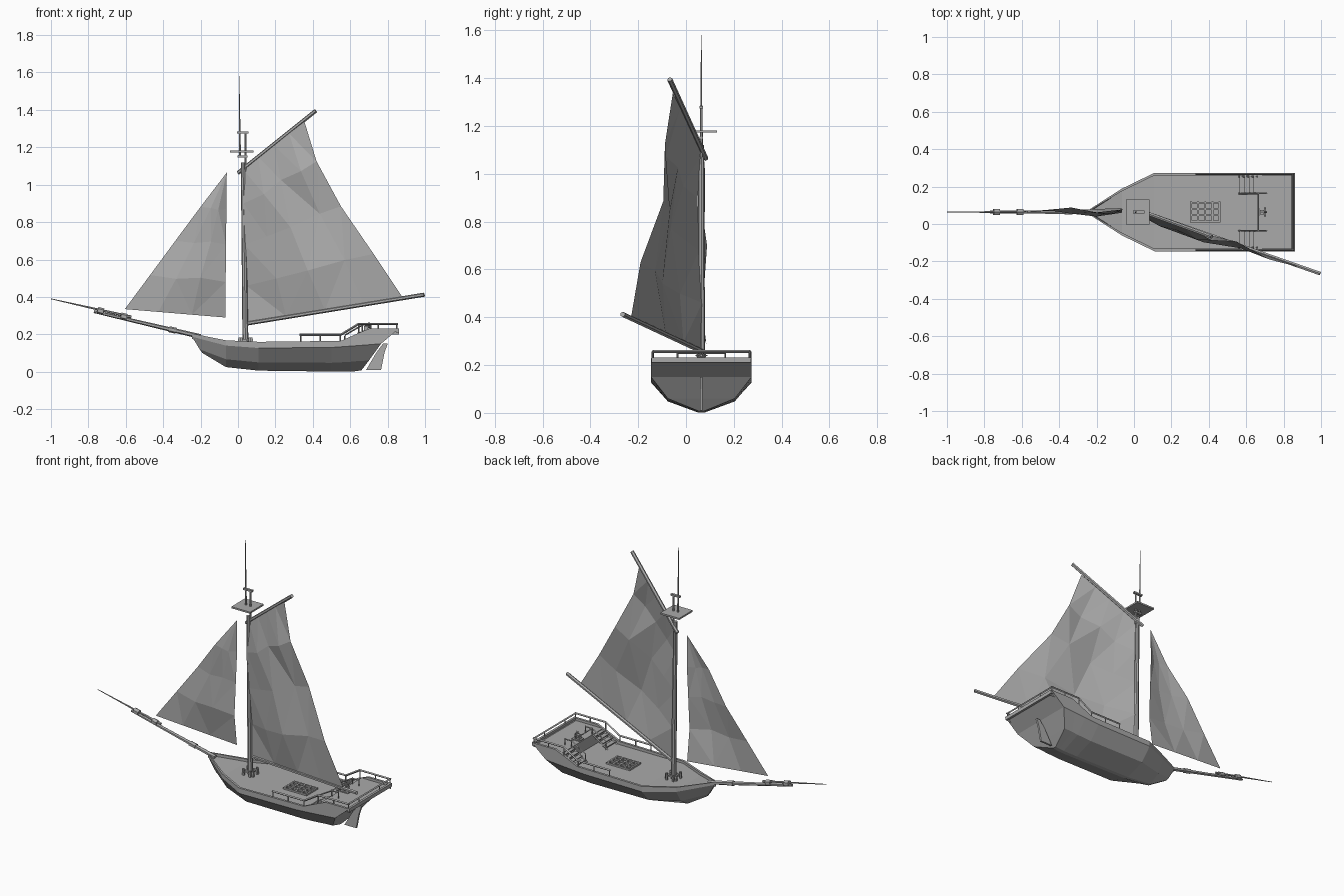
import bpy, bmesh, math, random
from mathutils import Vector

random.seed(4)
if "Cube" in bpy.data.objects:
    bpy.data.objects.remove(bpy.data.objects["Cube"])

grey = bpy.data.materials.new("plain_grey")
grey.use_nodes = True
COLOUR = (0.4, 0.4, 0.4, 1)
grey.diffuse_color = COLOUR
grey.node_tree.nodes["Principled BSDF"].inputs["Base Color"].default_value = COLOUR
CY = 0.064  # hull centre line


def finish(name, bm, normals=True):
    if normals:
        bmesh.ops.recalc_face_normals(bm, faces=bm.faces)
    me = bpy.data.meshes.new(name)
    bm.to_mesh(me)
    bm.free()
    me.materials.append(grey)
    ob = bpy.data.objects.new(name, me)
    bpy.context.collection.objects.link(ob)
    return ob


def add_box(bm, x0, x1, y0, y1, z0, z1):
    """Box whose y limits are measured from the centre line."""
    vs = bmesh.ops.create_cube(bm, size=1)["verts"]
    for v in vs:
        v.co = Vector(((x0 + x1) / 2 + v.co.x * (x1 - x0),
                       CY + (y0 + y1) / 2 + v.co.y * (y1 - y0),
                       (z0 + z1) / 2 + v.co.z * (z1 - z0)))


def add_spar(bm, a, b, r0, r1, sides=6):
    """Tapered pole between two points."""
    a, b = Vector(a), Vector(b)
    vs = bmesh.ops.create_cone(bm, cap_ends=True, segments=sides, radius1=r0,
                               radius2=r1, depth=(b - a).length)["verts"]
    q = (b - a).to_track_quat('Z', 'Y')
    for v in vs:
        v.co = q @ v.co + (a + b) / 2


def add_grid(bm, rows):
    """Skin a list of point rows with quads."""
    vr = [[bm.verts.new(p) for p in r] for r in rows]
    for a, b in zip(vr, vr[1:]):
        for i in range(len(a) - 1):
            bm.faces.new((a[i], a[i + 1], b[i + 1], b[i]))
    return vr


# Hull: stations of (x, half width, z) for keel, chine, wale and sheer
stations = [
    [(-.19, .006, .10), (-.205, .007, .12), (-.245, .008, .187), (-.247, .008, .205)],
    [(-.065, .01, .025), (-.065, .08, .067), (-.065, .125, .14), (-.065, .125, .168)],
    [(.11, .012, .006), (.11, .14, .05), (.11, .21, .127), (.11, .21, .16)],
    [(.50, .012, .001), (.50, .14, .048), (.50, .21, .13), (.55, .21, .165)],
    [(.60, .012, .001), (.60, .14, .053), (.60, .21, .137), (.64, .21, .205)],
    [(.63, .012, .003), (.64, .14, .057), (.68, .21, .143), (.70, .21, .23)],
    [(.66, .012, .008), (.70, .14, .06), (.765, .21, .15), (.86, .21, .23)],
]
bm = bmesh.new()
rows = []
for st in stations:
    x, w, z = st[3]
    wi = max(w - .014, .002)
    half = st + [(x, wi, z), (x, wi, z - .03)]
    rows.append([(px, CY - pw, pz) for px, pw, pz in reversed(half)] +
                [(px, CY + pw, pz) for px, pw, pz in half])
skin = add_grid(bm, rows)
for end in (skin[0], skin[-1]):
    for k in (2, 3, 4):
        bm.faces.new((end[k], end[k + 1], end[-2 - k], end[-1 - k]))
finish("hull", bm)

# Decks
bm = bmesh.new()
edge = [(-.235, .004, .187), (-.065, .113, .152), (.11, .198, .146), (.66, .198, .146)]
add_grid(bm, [[(x, CY - w, z), (x, CY + w, z)] for x, w, z in edge])
finish("main_deck", bm)
bm = bmesh.new()
add_grid(bm, [[(x, CY - .2, z), (x, CY + .2, z)]
              for x, z in ((.66, .14), (.66, .215), (.85, .215))])
add_box(bm, .846, .86, -.208, .208, .21, .232)
finish("quarter_deck", bm)

# Stairs either side of the cabin wall
bm = bmesh.new()
for s in (-1, 1):
    for i in range(4):
        x = .565 + i * .025
        z = .163 + i * .016
        add_box(bm, x, x + .028, *sorted((s * .1, s * .197)), z - .006, z)
    for e in (.1, .19):
        add_spar(bm, (.56, CY + s * e, .148), (.66, CY + s * e, .212), .005, .005, 4)
finish("stairs", bm)

# Deck grating
bm = bmesh.new()
for i in range(5):
    add_box(bm, .30 + i * .038, .31 + i * .038, -.055, .055, .146, .156)
for i in range(4):
    add_box(bm, .30, .462, -.055 + i * .0333, -.045 + i * .0333, .146, .156)
finish("deck_grating", bm)

# Railings
bm = bmesh.new()
R = .004
for s in (-1, 1):
    y = CY + s * .203
    path = [(.33, .198), (.55, .198), (.645, .256), (.855, .256)]
    for (xa, za), (xb, zb) in zip(path, path[1:]):
        add_spar(bm, (xa, y, za), (xb, y, zb), R + .002, R + .002, 4)
    for x, z0, z1 in ((.335, .16, .2), (.44, .16, .2), (.548, .16, .2),
                      (.645, .2, .256), (.75, .225, .256), (.85, .225, .256)):
        add_spar(bm, (x, y, z0), (x, y, z1), R, R, 4)
    # rail around the stair head
    yi = CY + s * .1
    add_spar(bm, (.57, yi, .195), (.665, yi, .25), R, R, 4)
    add_spar(bm, (.665, yi, .25), (.71, yi, .25), R, R, 4)
    for x, z in ((.57, .146), (.665, .21), (.71, .21)):
        add_spar(bm, (x, yi, z), (x, yi, z + .045), R, R, 4)
    add_spar(bm, (.85, CY + s * .1, .225), (.85, CY + s * .1, .256), R, R, 4)
add_spar(bm, (.665, CY - .1, .25), (.665, CY + .1, .25), R, R, 4)
add_spar(bm, (.85, CY - .205, .256), (.85, CY + .205, .256), R + .002, R + .002, 4)
finish("railings", bm)

# Helm with spoked wheel
bm = bmesh.new()
add_box(bm, .675, .695, -.012, .012, .215, .245)
add_box(bm, .665, .72, -.022, .022, .215, .221)
hub = Vector((.70, CY, .24))
add_spar(bm, hub - Vector((.02, 0, 0)), hub + Vector((.012, 0, 0)), .006, .006)
rim = [hub + Vector((0, .018 * math.cos(a), .018 * math.sin(a)))
       for a in (i * math.pi / 4 for i in range(8))]
for i, p in enumerate(rim):
    add_spar(bm, p, rim[(i + 1) % 8], .003, .003, 4)
    add_spar(bm, hub, hub + (p - hub) * 1.4, .002, .002, 4)
finish("helm", bm)

# Rudder
bm = bmesh.new()
side = [(.775, .15), (.80, .15), (.783, .1), (.765, .01), (.685, .01), (.738, .1)]
face = bm.faces.new([bm.verts.new((x, CY - .006, z)) for x, z in side])
ext = bmesh.ops.extrude_face_region(bm, geom=[face])["geom"]
bmesh.ops.translate(bm, vec=(0, .012, 0),
                    verts=[g for g in ext if isinstance(g, bmesh.types.BMVert)])
finish("rudder", bm)

# Mast, topmast and pole
bm = bmesh.new()
add_spar(bm, (.04, CY, .14), (.027, CY, 1.12), .016, .012, 8)
add_spar(bm, (.04, CY, 1.07), (.04, CY, 1.285), .007, .005)
add_spar(bm, (.01, CY, 1.15), (.006, CY, 1.58), .006, .0015)
add_box(bm, -.006, .056, -.008, .008, 1.274, 1.284)
add_box(bm, -.002, .05, -.008, .008, 1.145, 1.155)
finish("mast", bm)
bm = bmesh.new()
add_box(bm, -.044, .084, -.066, .066, 1.172, 1.182)
finish("lookout_platform", bm)

# Pin rails round the mast foot
bm = bmesh.new()
for s in (-1, 1):
    add_box(bm, .0, .08, s * .022 - .005, s * .022 + .005, .165, .175)
    add_box(bm, .04 + s * .022 - .005, .04 + s * .022 + .005, -.042, .042, .165, .175)
    for t in (-1, 1):
        add_box(bm, .035 + s * .033, .045 + s * .033, t * .022 - .006, t * .022 + .006, .145, .182)
        add_box(bm, .034 + s * .022, .046 + s * .022, t * .035 - .005, t * .035 + .005, .145, .182)
finish("mast_pin_rails", bm)

# Gaff and boom
bm = bmesh.new()
add_spar(bm, (.0, .083, 1.063), (.415, -.068, 1.395), .011, .011)
finish("gaff", bm)
bm = bmesh.new()
add_spar(bm, (.035, .07, .256), (.995, -.265, .412), .011, .011)
finish("boom", bm)

# Bowsprit in two lapped pieces with bands
bm = bmesh.new()
add_spar(bm, (-.2, CY, .188), (-.77, CY, .322), .013, .008)
add_spar(bm, (-.57, CY, .293), (-1.0, CY, .39), .008, .002)
for x, z in ((-.735, .325), (-.61, .295)):
    add_spar(bm, (x + .016, CY, z - .004), (x - .016, CY, z + .004), .018, .018)
add_spar(bm, (-.33, CY, .219), (-.37, CY, .228), .016, .016)
finish("bowsprit", bm)


def sail(name, luff, leech, cols, belly, rough):
    """Loose cloth between two point lists, with facets from small folds."""
    bm = bmesh.new()
    n = len(luff) - 1
    rows = []
    for i, (a, b) in enumerate(zip(luff, leech)):
        row = []
        for j in range(cols + 1):
            t = j / cols
            p = Vector(a).lerp(Vector(b), t)
            if 0 < j < cols:
                p.y += belly * math.sin(math.pi * t) * math.sin(math.pi * i / n)
                if 0 < i < n:
                    p += Vector([random.uniform(-rough, rough) for _ in range(3)])
            row.append(p)
        rows.append(row)
    add_grid(bm, rows)
    bmesh.ops.remove_doubles(bm, verts=bm.verts, dist=.0005)
    bmesh.ops.triangulate(bm, faces=bm.faces)
    finish(name, bm)


luff = [(.05, .062, .262), (.045, .068, .46), (.035, .055, .68), (.03, .048, .9), (.025, .07, 1.085)]
leech = [(.88, -.23, .398), (.725, -.19, .63), (.55, -.095, .885), (.42, -.088, 1.125), (.355, -.055, 1.338)]
sail("main_sail", luff, leech, 4, -.03, .018)
jib_luff = [(-.605, CY, .335), (-.47, .075, .517), (-.335, .088, .7), (-.2, .062, .882), (-.06, .078, 1.065)]
jib_leech = [(-.067, .085, .29), (-.066, .06, .48), (-.064, .07, .68), (-.062, .08, .87), (-.06, .078, 1.065)]
sail("jib_sail", jib_luff, jib_leech, 3, -.025, .012)
